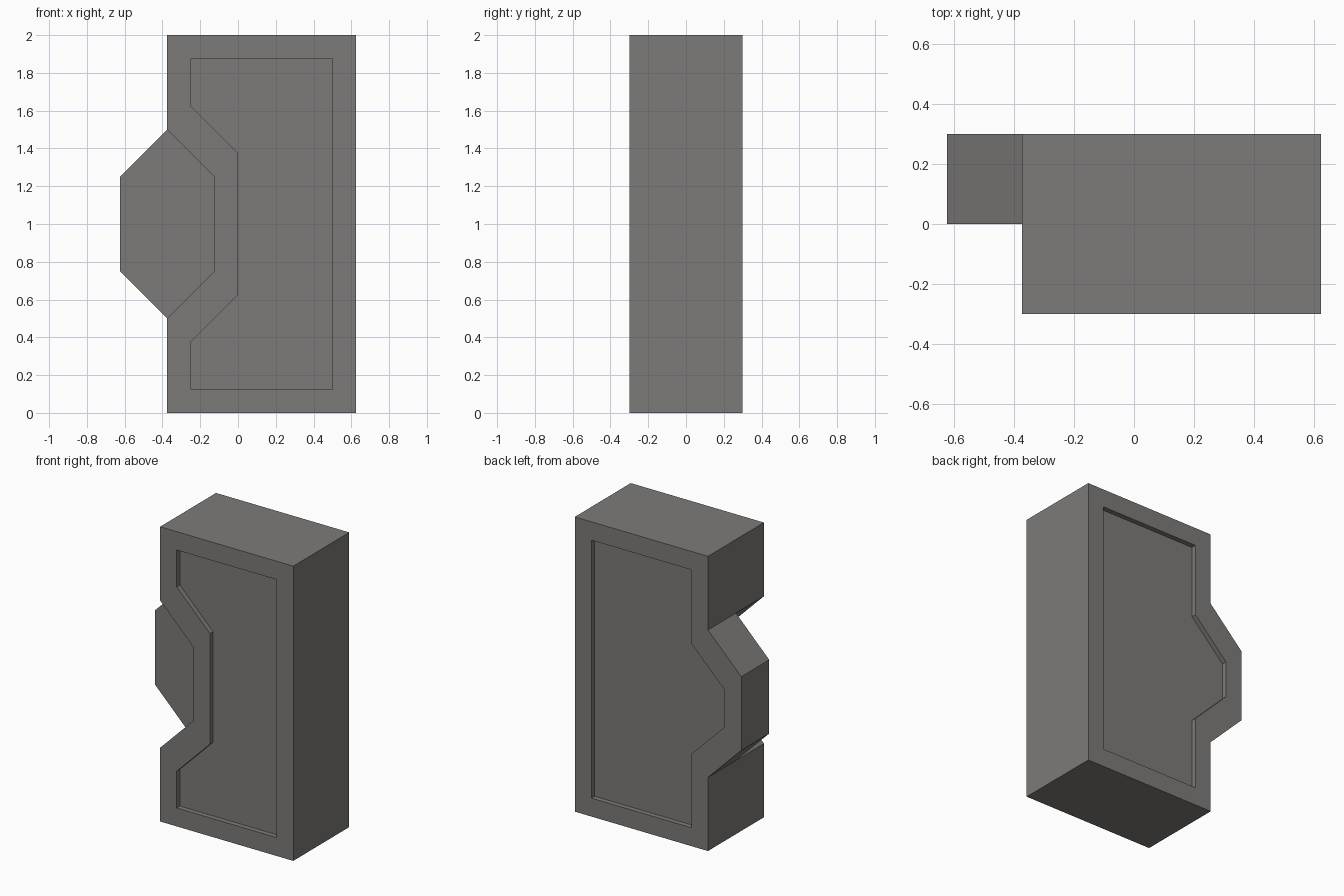
import bpy, bmesh

if "Cube" in bpy.data.objects:
    bpy.data.objects.remove(bpy.data.objects["Cube"])

HALF_DEPTH = 0.3
RIM = 0.125        # border width around the sunken panels
RECESS = 0.034     # depth of the sunken panels


def outline(d, m):
    """Interlocking side profile (x, z). d=+1 notch, d=-1 tab; m = inward margin."""
    left, right = -0.375 + m, 0.625 - m
    tip = left + 0.25 * d
    wide, narrow = 0.5 + m * d, 0.25 + m * d
    return [(left, m), (right, m), (right, 2 - m), (left, 2 - m),
            (left, 1 + wide), (tip, 1 + narrow), (tip, 1 - narrow), (left, 1 - wide)]


bm = bmesh.new()


def ring(points, y):
    return [bm.verts.new((x, y, z)) for x, z in points]


def bridge(a, b):
    for i in range(len(a)):
        j = (i + 1) % len(a)
        bm.faces.new((a[i], a[j], b[j], b[i]))


# Front half carries the notch, back half the tab; each has a sunken panel
for side, d in ((-1, 1), (1, -1)):
    outer, inner = outline(d, 0), outline(d, RIM)
    y = side * HALF_DEPTH
    rings = [ring(outer, 0), ring(outer, y), ring(inner, y),
             ring(inner, y - side * RECESS)]
    for a, b in zip(rings, rings[1:]):
        bridge(a, b)
    bm.faces.new(rings[-1])

# Hexagonal step between notch and tab
notch, tab = outline(1, 0)[4:], outline(-1, 0)[4:]
bm.faces.new(ring(notch + [tab[2], tab[1]], 0))

bmesh.ops.remove_doubles(bm, verts=bm.verts[:], dist=1e-4)
bmesh.ops.recalc_face_normals(bm, faces=bm.faces[:])

# Clean away the flat seam between the two halves
seam = [e for e in bm.edges if all(abs(v.co.y) < 1e-4 for v in e.verts)
        and len(e.link_faces) == 2 and e.calc_face_angle() < 0.01]
bmesh.ops.dissolve_edges(bm, edges=seam, use_verts=True)

mesh = bpy.data.meshes.new("interlocking_block")
bm.to_mesh(mesh)
bm.free()
block = bpy.data.objects.new("interlocking_block", mesh)
bpy.context.collection.objects.link(block)

stone = bpy.data.materials.new("warm_grey_stone")
stone.diffuse_color = (0.205, 0.198, 0.19, 1)
stone.use_nodes = True
stone.node_tree.nodes["Principled BSDF"].inputs["Base Color"].default_value = stone.diffuse_color
mesh.materials.append(stone)
